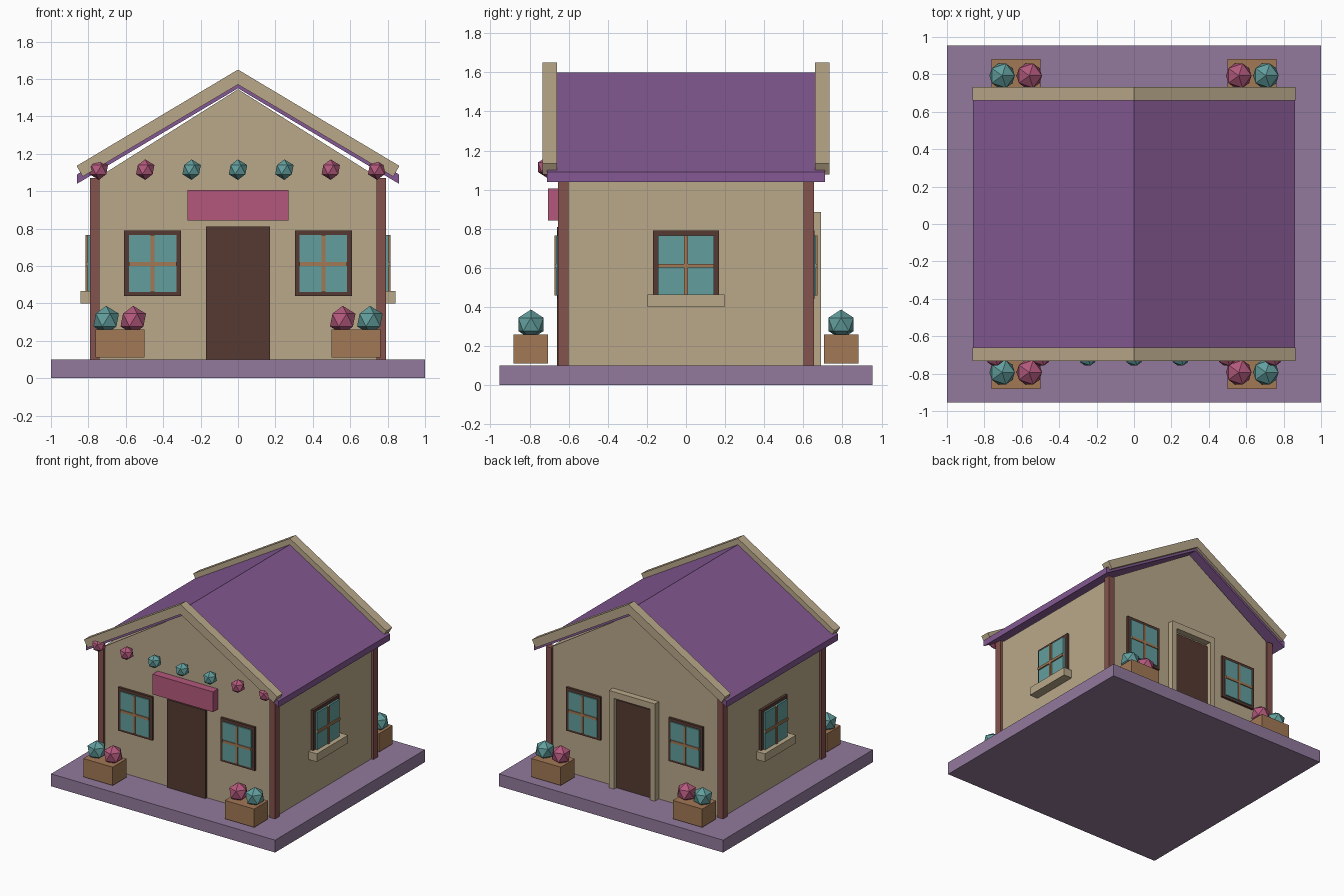
import bpy, bmesh

cube = bpy.data.objects.get("Cube")
if cube:
    bpy.data.objects.remove(cube, do_unlink=True)


def material(name, r, g, b):
    lin = [((c / 255 + 0.055) / 1.055) ** 2.4 for c in (r, g, b)] + [1.0]
    m = bpy.data.materials.new(name)
    m.use_nodes = True
    m.diffuse_color = lin
    m.node_tree.nodes["Principled BSDF"].inputs["Base Color"].default_value = lin
    return m


TAN = material("tan plaster", 186, 169, 138)
PURPLE = material("purple roof", 132, 89, 146)
LILAC = material("lilac base", 146, 122, 156)
TEAL = material("teal", 98, 158, 157)
PINK = material("pink", 179, 89, 124)
DARK = material("dark brown", 86, 58, 50)
WOOD = material("light wood", 162, 120, 85)
POST = material("red brown post", 132, 82, 77)


def finish(name, bm, mat):
    bmesh.ops.recalc_face_normals(bm, faces=bm.faces)
    mesh = bpy.data.meshes.new(name)
    bm.to_mesh(mesh)
    bm.free()
    mesh.materials.append(mat)
    ob = bpy.data.objects.new(name, mesh)
    bpy.context.collection.objects.link(ob)
    return ob


def box(name, mat, x, y, z):
    """Box from (low, high) ranges; the order in a range is free."""
    bm = bmesh.new()
    bmesh.ops.create_cube(bm, size=1)
    for v in bm.verts:
        v.co = [r[0] if c < 0 else r[1] for c, r in zip(v.co, (x, y, z))]
    return finish(name, bm, mat)


def prism(name, mat, half, y0, y1):
    """Extrude along y an x-z profile given by its right half, mirrored."""
    pts = half + [(-x, z) for x, z in reversed(half) if x > 0]
    if half[-1][0] == 0 and half[0][0] == 0:
        # Chevron: two mitred slabs sharing the ridge plane
        bm = bmesh.new()
        for s in (1, -1):
            f = bm.faces.new([bm.verts.new((s * x, y0, z)) for x, z in half])
            r = bmesh.ops.extrude_face_region(bm, geom=[f])
            bmesh.ops.translate(bm, vec=(0, y1 - y0, 0),
                                verts=[g for g in r["geom"] if isinstance(g, bmesh.types.BMVert)])
        bmesh.ops.remove_doubles(bm, verts=bm.verts, dist=0.0001)
        inner = [f for f in bm.faces if all(abs(v.co.x) < 0.0001 for v in f.verts)]
        bmesh.ops.delete(bm, geom=inner, context="FACES_ONLY")
    else:
        bm = bmesh.new()
        f = bm.faces.new([bm.verts.new((x, y0, z)) for x, z in pts])
        r = bmesh.ops.extrude_face_region(bm, geom=[f])
        bmesh.ops.translate(bm, vec=(0, y1 - y0, 0),
                            verts=[g for g in r["geom"] if isinstance(g, bmesh.types.BMVert)])
    return finish(name, bm, mat)


def ball(name, mat, radius, x, y, z):
    bm = bmesh.new()
    bmesh.ops.create_icosphere(bm, subdivisions=1, radius=radius)
    bmesh.ops.translate(bm, vec=(x, y, z), verts=bm.verts)
    return finish(name, bm, mat)


WX, WY, FLOOR = 0.77, 0.64, 0.1

# Base, walls and corner posts
box("base", LILAC, (-1, 1), (-0.955, 0.955), (0, FLOOR))
prism("walls", TAN, [(WX, FLOOR), (WX, 1.06), (0, 1.545)], -WY, WY)
for sx in (-1, 1):
    for sy in (-1, 1):
        box("corner_post", POST, (sx * 0.74, sx * 0.79), (sy * 0.60, sy * 0.655), (FLOOR, 1.07))

# Roof and gable trims
prism("roof", PURPLE, [(0, 1.55), (0.86, 1.04), (0.86, 1.09), (0, 1.6)], -0.71, 0.71)
for s in (-1, 1):
    prism("gable_trim", TAN, [(0, 1.57), (0.83, 1.078), (0.863, 1.135), (0, 1.65)], s * 0.66, s * 0.733)


# Windows: frame, pane and crossbars, on a wall facing x or y
def window(axis, sign, wall, centre, half, depths):
    def plate(name, mat, a, z, depth):
        across = (centre + a[0], centre + a[1])
        out = (sign * (wall - 0.01), sign * (wall + depth))
        x, y = (out, across) if axis == "x" else (across, out)
        box(name, mat, x, y, z)

    g = half - 0.026
    plate("window_frame", DARK, (-half, half), (0.44, 0.79), depths[0])
    plate("window_pane", TEAL, (-g, g), (0.46, 0.765), depths[1])
    plate("window_upright", WOOD, (-0.01, 0.01), (0.46, 0.765), depths[2])
    plate("window_crossbar", WOOD, (-g, g), (0.601, 0.621), depths[2])


for s in (-1, 1):
    for cx in (-0.457, 0.457):
        window("y", s, WY, cx, 0.153, (0.018, 0.026, 0.032))
    window("x", s, WX, 0, 0.168, (0.02, 0.035, 0.045))
    box("window_sill", TAN, (s * 0.76, s * 0.843), (-0.198, 0.198), (0.4, 0.465))

# Doors, back door surround and sign board
for s in (-1, 1):
    box("door", DARK, (-0.17, 0.17), (s * 0.6, s * 0.66), (FLOOR, 0.81))
    box("door_jamb", TAN, (s * 0.16, s * 0.205), (0.63, 0.69), (FLOOR, 0.885))
box("door_lintel", TAN, (-0.16, 0.16), (0.63, 0.69), (0.832, 0.885))
box("sign_board", PINK, (-0.27, 0.27), (-0.705, -0.63), (0.842, 1.005))

# Row of gable ornaments
for i in range(-3, 4):
    ball("gable_ornament", TEAL if abs(i) < 2 else PINK, 0.055, i * 0.248, -0.71, 1.115)

# Planters with two blooms each
for sx in (-1, 1):
    for sy in (-1, 1):
        box("planter", WOOD, (sx * 0.5, sx * 0.763), (sy * 0.705, sy * 0.883), (0.112, 0.26))
        ball("teal_bloom", TEAL, 0.076, sx * 0.705, sy * 0.793, 0.311)
        ball("pink_bloom", PINK, 0.076, sx * 0.56, sy * 0.793, 0.311)
